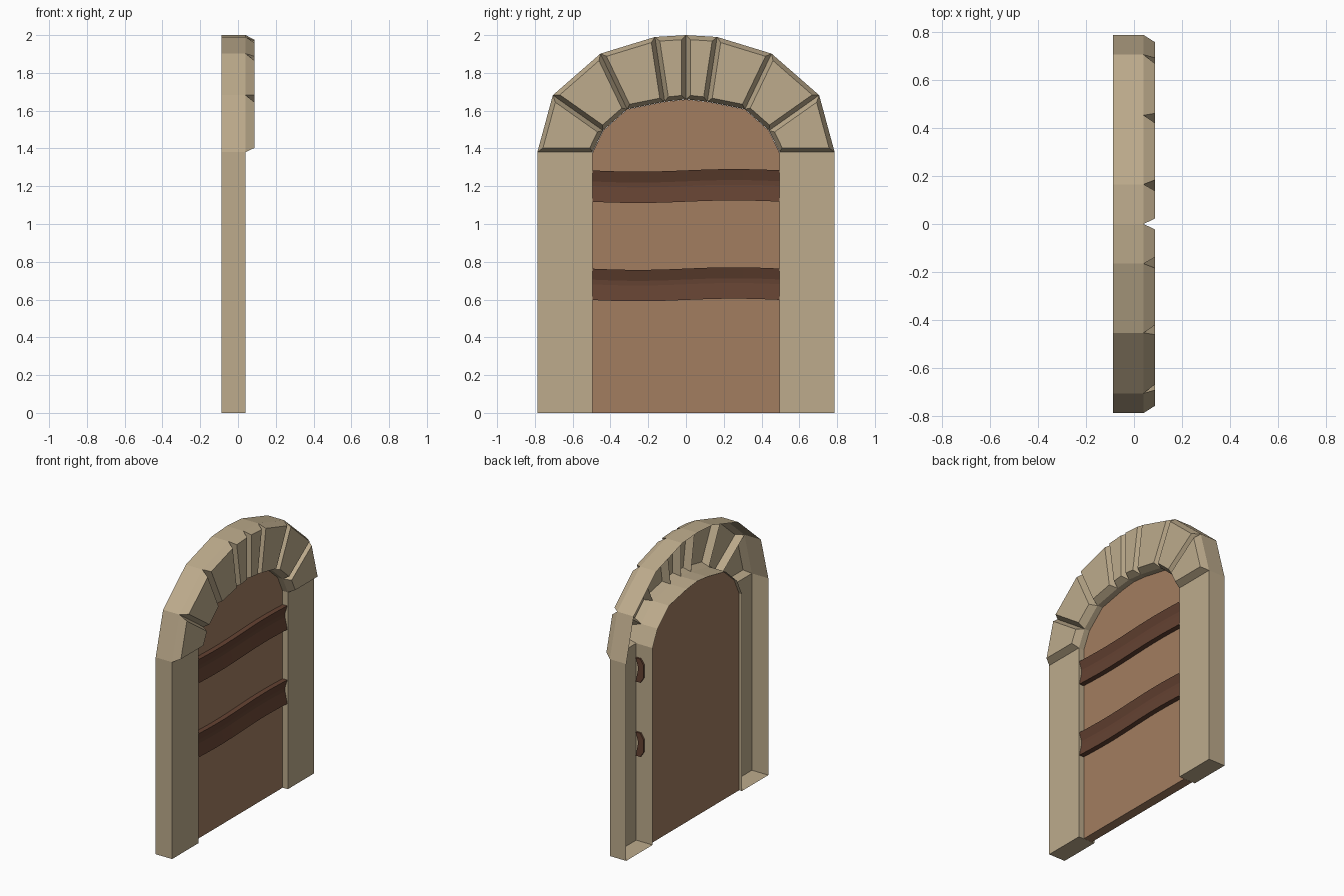
import bpy, bmesh, math

if "Cube" in bpy.data.objects:
    bpy.data.objects.remove(bpy.data.objects["Cube"])

def material(name, hexcol):
    m = bpy.data.materials.new(name)
    lin = []
    for i in (0, 2, 4):
        c = int(hexcol[i:i + 2], 16) / 255
        lin.append(c / 12.92 if c <= 0.04045 else ((c + 0.055) / 1.055) ** 2.4)
    m.diffuse_color = (*lin, 1)
    m.use_nodes = True
    m.node_tree.nodes["Principled BSDF"].inputs["Base Color"].default_value = m.diffuse_color
    return m

STONE = material("pale_stone", "BDAB8C")
WOOD = material("door_wood", "A27D60")
DARK = material("dark_wood", "644232")

def finish(bm, name, mat):
    me = bpy.data.meshes.new(name)
    bm.to_mesh(me)
    bm.free()
    me.materials.append(mat)
    ob = bpy.data.objects.new(name, me)
    bpy.context.collection.objects.link(ob)
    return ob

# Half profiles (y, z) from the floor to the crown, mirrored to full arches
outer = [(0.787, 0), (0.787, 1.38), (0.705, 1.682), (0.453, 1.902), (0.165, 1.99), (0, 2.0)]
inner = [(0.495, 0), (0.495, 1.38), (0.44, 1.495), (0.312, 1.608), (0.113, 1.648), (0, 1.66)]

def full(half):
    return [(-y, z) for y, z in half] + half[-2::-1]

O, I = full(outer), full(inner)
FRONT, BACK, RAISED = 0.04, -0.0875, 0.0875

# Stone surround: shell open at the back, arch cells raised into bevelled blocks
bm = bmesh.new()
ring = lambda pts, x: [bm.verts.new((x, y, z)) for y, z in pts]
of, ob, nf, nb = ring(O, FRONT), ring(O, BACK), ring(I, FRONT), ring(I, BACK)
n = len(O)
blocks = []
for i in range(n - 1):
    j = i + 1
    f = bm.faces.new((of[i], nf[i], nf[j], of[j]))
    if 0 < i < n - 2:
        blocks.append(f)
    bm.faces.new((of[i], of[j], ob[j], ob[i]))
    bm.faces.new((nf[j], nf[i], nb[i], nb[j]))
bm.faces.new((of[0], ob[0], nb[0], nf[0]))
bm.faces.new((of[-1], nf[-1], nb[-1], ob[-1]))
bm.normal_update()
bmesh.ops.inset_individual(bm, faces=blocks, thickness=0.023,
                           depth=RAISED - FRONT, use_even_offset=True)
finish(bm, "stone_surround", STONE)

# Door slab filling the opening
bm = bmesh.new()
face = bm.faces.new([bm.verts.new((0, y * 0.998, z - 0.001 * (z > 0))) for y, z in I])
ext = bmesh.ops.extrude_face_region(bm, geom=[face], use_keep_orig=True)
for v in ext["geom"]:
    if isinstance(v, bmesh.types.BMVert):
        v.co.x = -0.066
bmesh.ops.recalc_face_normals(bm, faces=bm.faces[:])
finish(bm, "door_panel", WOOD)

# Wavy crossbars with a hollowed front
section = [(0.036, 0.083), (0.018, 0.025), (0.018, 0.0), (0.036, -0.083),
           (0.0, -0.083), (-0.025, -0.045), (-0.025, 0.045), (0.0, 0.083)]

def crossbar(name, zc):
    bm = bmesh.new()
    steps, half = 10, 0.507
    rows = []
    for s in range(steps + 1):
        y = -half + 2 * half * s / steps
        w = 0.007 * math.sin(math.pi * y / half)
        rows.append([bm.verts.new((x, y, zc + z + w)) for x, z in section])
    k = len(section)
    for a, b in zip(rows, rows[1:]):
        for i in range(k):
            bm.faces.new((a[i], a[(i + 1) % k], b[(i + 1) % k], b[i]))
    bm.faces.new(rows[0])
    bm.faces.new(rows[-1])
    bmesh.ops.recalc_face_normals(bm, faces=bm.faces[:])
    finish(bm, name, DARK)

crossbar("upper_crossbar", 1.201)
crossbar("lower_crossbar", 0.681)
